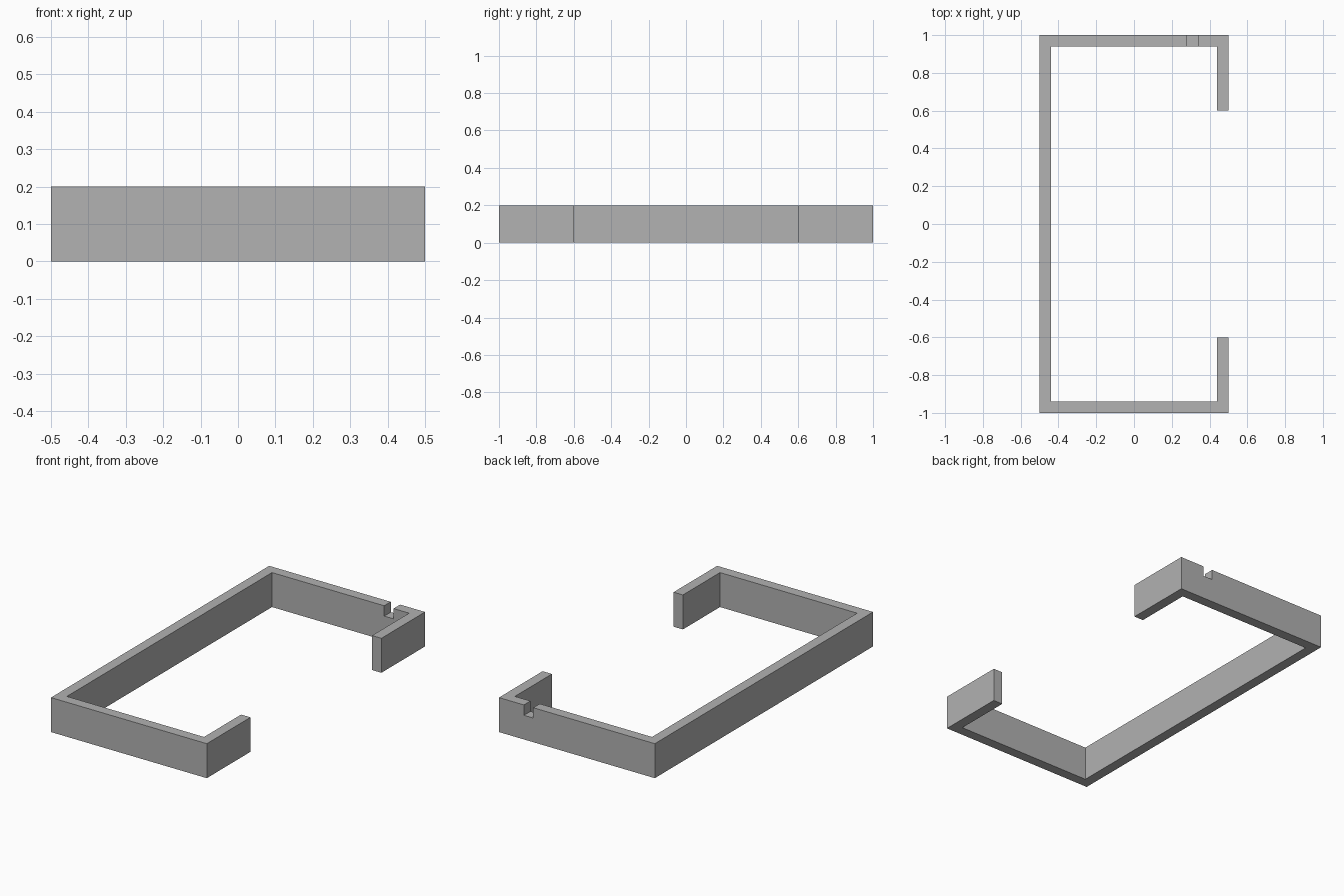
import bpy
import bmesh
from mathutils import Matrix

cube = bpy.data.objects.get("Cube")
if cube:
    bpy.data.objects.remove(cube, do_unlink=True)

HALF_X, HALF_Y, HEIGHT = 0.5, 1.0, 0.2
WALL = 0.06
LIP_END = 0.6
NOTCH_X, NOTCH_WIDTH, NOTCH_DEPTH = 0.31, 0.06, 0.06


def add_object(name, bm):
    bmesh.ops.recalc_face_normals(bm, faces=bm.faces)
    mesh = bpy.data.meshes.new(name)
    bm.to_mesh(mesh)
    bm.free()
    obj = bpy.data.objects.new(name, mesh)
    bpy.context.scene.collection.objects.link(obj)
    return obj


# Plain grey finish
grey = bpy.data.materials.new("plain grey")
grey.use_nodes = True
colour = (0.445, 0.445, 0.445, 1)
grey.diffuse_color = colour
grey.node_tree.nodes["Principled BSDF"].inputs["Base Color"].default_value = colour

# C-shaped channel: half the outline, mirrored front to back, then extruded
ix, iy = HALF_X - WALL, HALF_Y - WALL
half = [(-HALF_X, HALF_Y), (HALF_X, HALF_Y), (HALF_X, LIP_END),
        (ix, LIP_END), (ix, iy), (-ix, iy)]
outline = half + [(x, -y) for x, y in reversed(half)]
bm = bmesh.new()
base = bm.faces.new([bm.verts.new((x, y, 0)) for x, y in outline])
top = bmesh.ops.extrude_face_region(bm, geom=[base])["geom"]
bmesh.ops.translate(bm, vec=(0, 0, HEIGHT),
                    verts=[v for v in top if isinstance(v, bmesh.types.BMVert)])
channel = add_object("channel_frame", bm)
channel.data.materials.append(grey)

# Notch across the top edge of the back wall
bm = bmesh.new()
place = Matrix.Translation((NOTCH_X, HALF_Y - WALL / 2, HEIGHT))
size = Matrix.Diagonal((NOTCH_WIDTH, WALL * 2, NOTCH_DEPTH * 2, 1))
bmesh.ops.create_cube(bm, size=1, matrix=place @ size)
cutter = add_object("notch_cutter", bm)
cutter.data.materials.append(grey)
cutter.hide_render = True

cut = channel.modifiers.new("notch", 'BOOLEAN')
cut.operation = 'DIFFERENCE'
cut.solver = 'EXACT'
cut.object = cutter
bpy.context.view_layer.objects.active = channel
channel.select_set(True)
bpy.ops.object.modifier_apply(modifier=cut.name)
bpy.data.objects.remove(cutter, do_unlink=True)
